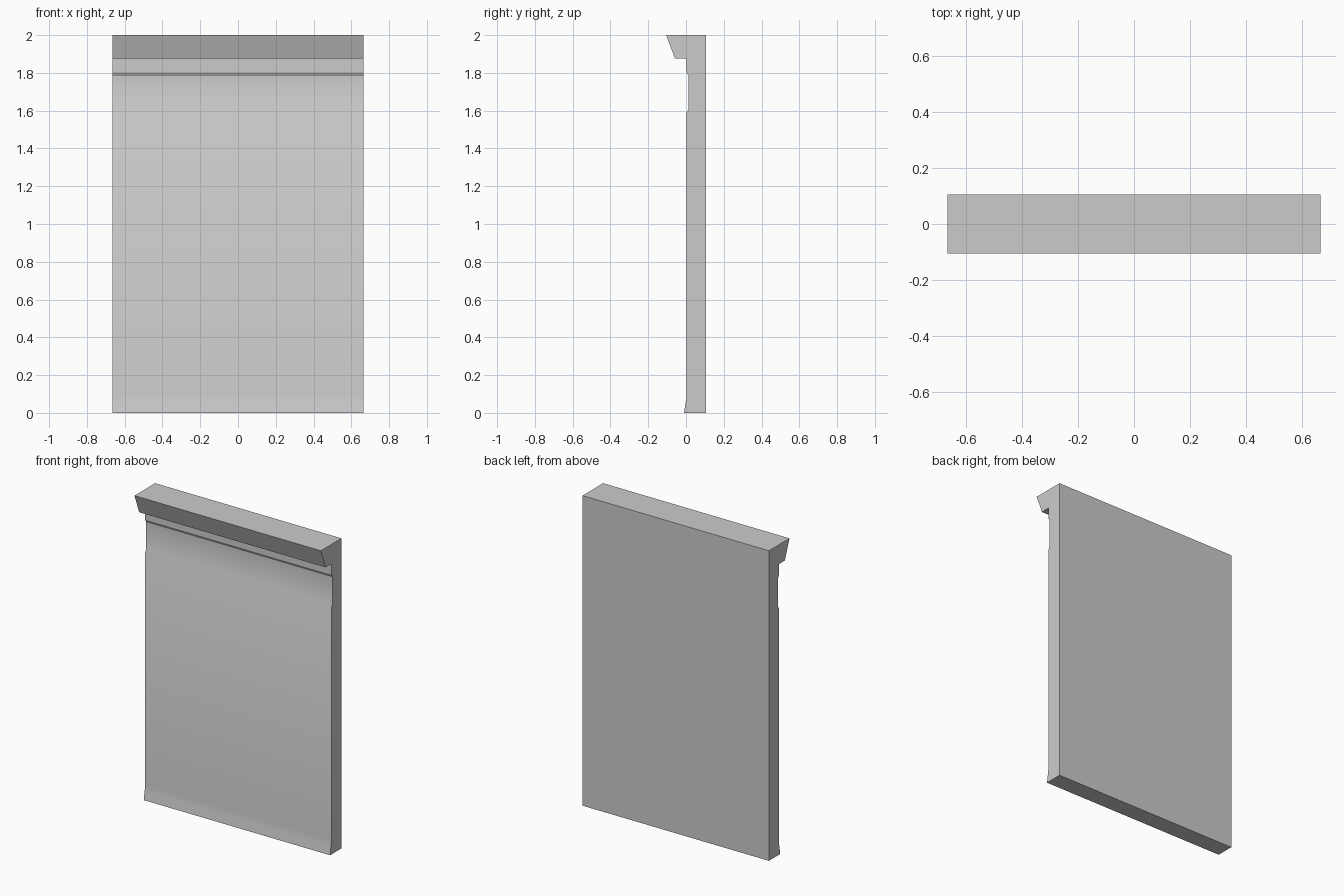
import bpy, bmesh, math

if "Cube" in bpy.data.objects:
    bpy.data.objects.remove(bpy.data.objects["Cube"])

HALF_WIDTH = 0.665

# Wall side profile (y, z): back, skirting flare, recessed band, overhanging cap
profile = [
    (0.105, 0.0), (0.105, 2.0),
    (-0.105, 2.0), (-0.058, 1.875), (0.003, 1.875),
    (0.003, 1.803), (0.014, 1.784),
    (0.014, 1.612), (0.003, 1.588),
    (0.003, 0.09), (-0.001, 0.06), (-0.011, 0.0),
]

# Extrude the profile across the width
bm = bmesh.new()
face = bm.faces.new([bm.verts.new((-HALF_WIDTH, y, z)) for y, z in profile])
result = bmesh.ops.extrude_face_region(bm, geom=[face], use_keep_orig=True)
moved = [g for g in result["geom"] if isinstance(g, bmesh.types.BMVert)]
bmesh.ops.translate(bm, verts=moved, vec=(2 * HALF_WIDTH, 0, 0))
bmesh.ops.recalc_face_normals(bm, faces=bm.faces)

mesh = bpy.data.meshes.new("wall_panel")
bm.to_mesh(mesh)
bm.free()
wall = bpy.data.objects.new("wall_panel", mesh)
bpy.context.collection.objects.link(wall)

# Smooth the gentle bends, keep cap and groove edges crisp
bpy.context.view_layer.objects.active = wall
wall.select_set(True)
bpy.ops.object.shade_smooth_by_angle(angle=math.radians(27))
